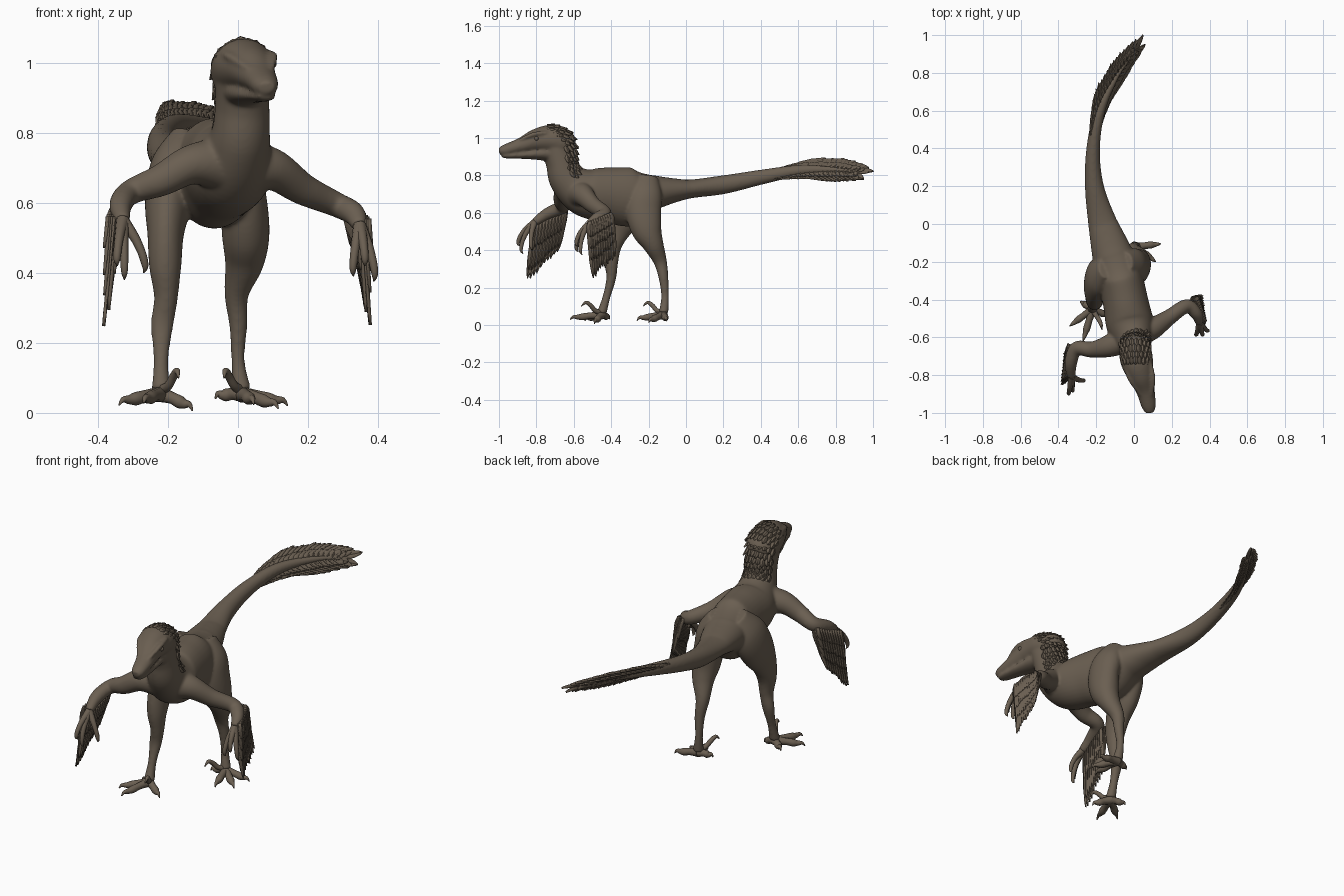
import bpy, bmesh, math, random
from mathutils import Vector

random.seed(4)
if "Cube" in bpy.data.objects:
    bpy.data.objects.remove(bpy.data.objects["Cube"])

X, Y, Z = Vector((1, 0, 0)), Vector((0, 1, 0)), Vector((0, 0, 1))
COLOUR = (0.145, 0.114, 0.083, 1)
hide = bpy.data.materials.new("brown hide")
hide.use_nodes = True
hide.diffuse_color = COLOUR
hide.node_tree.nodes["Principled BSDF"].inputs["Base Color"].default_value = COLOUR


def spline(pts, t):
    """Smooth point on a path of equal-length tuples, t from 0 to 1."""
    f = t * (len(pts) - 1)
    i = min(int(f), len(pts) - 2)
    u = f - i
    b, c = pts[i], pts[i + 1]
    a = pts[i - 1] if i > 0 else b
    d = pts[i + 2] if i + 2 < len(pts) else c
    return [q + u * ((r - p) / 2 + u * ((2 * p - 5 * q + 4 * r - s) / 2
            + u * (3 * q - p - 3 * r + s) / 2)) for p, q, r, s in zip(a, b, c, d)]


def frame(pts, t):
    """Position and unit tangent on a path."""
    e = 0.01
    p0 = Vector(spline(pts, max(t - e, 0))[:3])
    p1 = Vector(spline(pts, min(t + e, 1))[:3])
    return Vector(spline(pts, t)[:3]), (p1 - p0).normalized()


def loft(bm, pts, ref=X, sides=36, steps=8):
    """Closed tube; each point is x, y, z, half width, half height."""
    rings = []
    count = (len(pts) - 1) * steps
    for k in range(count + 1):
        t = k / count
        pos, tan = frame(pts, t)
        w, h = (max(v, 0.001) for v in spline(pts, t)[3:])
        side = (ref - tan * ref.dot(tan)).normalized()
        up = side.cross(tan)
        rings.append([bm.verts.new(pos + side * w * math.cos(a) + up * h * math.sin(a))
                      for a in (math.tau * j / sides for j in range(sides))])
    for r, s in zip(rings, rings[1:]):
        for j in range(sides):
            n = (j + 1) % sides
            bm.faces.new((r[j], r[n], s[n], s[j]))
    bm.faces.new(rings[0])
    bm.faces.new(rings[-1])


def feather(bm, base, tip, width, normal):
    """Pointed blade with a raised spine."""
    axis = tip - base
    side = axis.cross(normal).normalized()
    rise = side.cross(axis).normalized() * width * 0.15
    rows = []
    for t, w in ((0, 0.4), (0.35, 1), (0.7, 0.85), (0.9, 0.45), (1, 0.04)):
        mid = base + axis * t
        off = side * width * w / 2
        rows.append([bm.verts.new(p) for p in (mid - off, mid + rise, mid + off)])
    for r, s in zip(rows, rows[1:]):
        for j in (0, 1):
            bm.faces.new((r[j], r[j + 1], s[j + 1], s[j]))


def finish(bm, name, modifiers=(), angle=50):
    bmesh.ops.recalc_face_normals(bm, faces=bm.faces)
    mesh = bpy.data.meshes.new(name)
    bm.to_mesh(mesh)
    bm.free()
    mesh.materials.append(hide)
    ob = bpy.data.objects.new(name, mesh)
    bpy.context.collection.objects.link(ob)
    for kind, settings in modifiers:
        m = ob.modifiers.new(kind.title(), kind)
        for key, value in settings.items():
            setattr(m, key, value)
    bpy.ops.object.select_all(action="DESELECT")
    ob.select_set(True)
    bpy.context.view_layer.objects.active = ob
    bpy.ops.object.shade_smooth_by_angle(angle=math.radians(angle))


THIN = [("SOLIDIFY", {"thickness": 0.005, "offset": 0})]

# Spine paths: neck to hips, and tail
trunk = [(.012, -.70, .96, .078, .080), (.012, -.67, .87, .078, .080), (.005, -.635, .78, .088, .098),
         (-.02, -.54, .71, .124, .130), (-.045, -.41, .695, .120, .148), (-.075, -.28, .685, .118, .155),
         (-.115, -.16, .71, .108, .090), (-.165, 0, .725, .078, .052)]
tail = [(-.115, -.16, .71, .108, .090), (-.165, 0, .725, .078, .052), (-.21, .2, .75, .050, .050),
        (-.216, .4, .79, .036, .040), (-.18, .6, .825, .028, .030), (-.1, .77, .83, .016, .018),
        (-.01, .9, .82, .006, .006)]
head = [(.08, -1, .930, .022, .018), (.078, -.965, .936, .038, .030), (.06, -.88, .960, .050, .042),
        (.035, -.8, .985, .070, .064), (.014, -.72, .990, .087, .080), (.004, -.65, .962, .080, .078),
        (.002, -.615, .94, .045, .050)]
jaw = [(.08, -.985, .904, .022, .010), (.074, -.95, .905, .034, .015), (.056, -.87, .909, .044, .021),
       (.03, -.78, .916, .058, .035), (.012, -.7, .92, .065, .055)]
arms = {
    "right": [(-.03, -.6, .71, .08, .085), (-.13, -.645, .71, .060, .058), (-.22, -.665, .665, .043, .046),
              (-.305, -.66, .632, .038, .036), (-.335, -.74, .595, .032, .033), (-.33, -.81, .55, .022, .022)],
    "left": [(.02, -.57, .70, .085, .085), (.10, -.55, .695, .060, .060), (.185, -.495, .64, .042, .046),
             (.278, -.435, .597, .037, .036), (.33, -.475, .57, .032, .033), (.348, -.525, .535, .021, .022)]}
legs = {
    "right": [(-.15, -.23, .79, .04, .06), (-.185, -.27, .70, .065, .105), (-.20, -.325, .60, .066, .105),
              (-.207, -.375, .51, .052, .080), (-.208, -.4, .42, .046, .056), (-.206, -.4, .33, .034, .037),
              (-.217, -.4, .25, .032, .026), (-.22, -.425, .15, .021, .021), (-.22, -.45, .065, .028, .026)],
    "left": [(-.045, -.21, .79, .04, .06), (-.005, -.218, .70, .066, .090), (.015, -.228, .61, .067, .095),
             (.022, -.21, .51, .068, .082), (.018, -.175, .43, .056, .056), (-.004, -.138, .34, .035, .036),
             (.001, -.12, .25, .026, .026), (0, -.112, .15, .019, .021), (.01, -.12, .065, .028, .026)]}

# One continuous skin
bm = bmesh.new()
for path in (trunk, tail, head, jaw):
    loft(bm, path)
for side in ("right", "left"):
    loft(bm, arms[side], Y)
    loft(bm, legs[side])
for s in (-1, 1):  # brow ridges running from snout to skull
    loft(bm, [(.066 + s * .030, -.91, .98, .006, .006), (.04 + s * .060, -.82, 1.018, .015, .012),
              (.02 + s * .068, -.74, 1.028, .010, .010)], X, 10)
finish(bm, "body", [("REMESH", {"mode": "VOXEL", "voxel_size": 0.0065, "use_smooth_shade": True}),
                    ("SMOOTH", {"factor": 0.5, "iterations": 10})], 80)

# Eyes under the brows
bm = bmesh.new()
for s in (-1, 1):
    c = Vector((.036 + s * .062, -.8, .997))
    ball = bmesh.ops.create_uvsphere(bm, u_segments=12, v_segments=8, radius=.012)
    bmesh.ops.translate(bm, verts=ball["verts"], vec=c)
finish(bm, "eyes")


def toe(bm, base, tip, r):
    """Arched toe ending in a hooked claw."""
    b, t = Vector(base), Vector(tip)
    path = []
    for f, rise, k in ((0, 0, 1.1), (.35, .006, .85), (.6, .006, .9), (.75, .008, .65),
                       (.9, .013, .4), (1, 0, .1)):
        path.append((*(b.lerp(t, f) + Z * rise), r * k, r * k))
    loft(bm, path, X if abs((t - b).normalized().x) < .8 else Y, 10, 4)


# Feet: three spread toes, a back toe and a raised sickle claw
toes = {"right": [(-.34, -.54, .022), (-.27, -.62, .028), (-.13, -.49, .006), (-.285, -.41, .03)],
        "left": [(.142, -.105, .02), (.115, -.2, .012), (.045, -.262, .024), (-.065, -.14, .04)]}
for side, inward in (("right", 1), ("left", -1)):
    bm = bmesh.new()
    x, y, z = legs[side][-1][:3]
    for tip in toes[side]:
        toe(bm, (x, y, z - .012), tip, .021)
    loft(bm, [(x, y, z, .016, .016), (x + inward * .02, y - .035, z + .012, .013, .013),
              (x + inward * .036, y - .06, z + .04, .012, .012),
              (x + inward * .046, y - .085, z + .055, .009, .009),
              (x + inward * .05, y - .11, z + .035, .002, .002)], X, 10)
    finish(bm, side + "_foot")

# Hands: three hanging clawed fingers
fingers = {"right": [(-.325, -.87, .38), (-.27, -.82, .40), (-.345, -.885, .42)],
           "left": [(.388, -.555, .375), (.33, -.575, .39), (.362, -.575, .42)]}
for side in fingers:
    bm = bmesh.new()
    wrist = Vector(arms[side][-1][:3])
    for tip in fingers[side]:
        t = Vector(tip)
        out = Vector((t.x - wrist.x, t.y - wrist.y, 0)) * .3 - Y * .01
        steps = ((0, 0, .019), (.3, .8, .014), (.55, 1, .012), (.75, .9, .011), (.9, .6, .008), (1, 0, .001))
        loft(bm, [(*(wrist.lerp(t, f) + out * o), r, r) for f, o, r in steps], X, 10, 4)
    finish(bm, side + "_fingers")

# Arm feathers: long fan with shorter coverts on both faces
wings = {"right": ((-.325, -.645, .625), (-.352, -.8, .56), (-.37, -.69, .38), (-.382, -.85, .235)),
         "left": ((.31, -.405, .60), (.355, -.515, .555), (.362, -.38, .36), (.375, -.495, .25))}
for side, corners in wings.items():
    a, b, ta, tb = map(Vector, corners)
    outward = X if side == "left" else -X
    bm = bmesh.new()
    for reach, width, shift in ((1, .036, 0), (.85, .036, -.007), (.72, .038, .008), (.5, .038, .014),
                                (.5, .036, -.012), (.28, .038, .018)):
        for i in range(10):
            u = i / 9
            base = a.lerp(b, u) + outward * shift
            tip = base.lerp(ta.lerp(tb, u), reach * random.uniform(.94, 1.03)) + outward * shift * .3
            feather(bm, base, tip, width, outward if shift >= 0 else -outward)
    finish(bm, side + "_wing_feathers", THIN, 25)

# Tail fan: tilted vane of overlapping feathers
bm = bmesh.new()
for i in range(18):
    t = .53 + .41 * i / 17
    pos, tan = frame(tail, t)
    flat = Z * .75 - tan.cross(Z).normalized() * .65
    normal = flat.cross(tan)
    spread = .08 * math.sin(math.pi * (.16 + .66 * i / 17))
    for s in (-1, 1):
        for reach, lift in ((1, 0), (.6, .005), (.6, -.005)):
            tip = pos + (tan * .125 + flat * s * spread) * reach * random.uniform(.93, 1.03)
            feather(bm, pos + normal * lift, tip + normal * lift, .048, normal)
pos, tan = frame(tail, .95)
feather(bm, pos, Vector((.05, 1, .825)), .045, flat.cross(tan))
finish(bm, "tail_fan", THIN, 25)

# Short ruffled feathers over the crown and nape
bm = bmesh.new()
nape = [(.014, -.75, .985, .080, .085), (.006, -.69, .975, .084, .086), (.006, -.67, .92, .079, .082),
        (.008, -.665, .86, .075, .080), (.004, -.64, .79, .082, .092)]
away = [Vector((0, .1, 1)), Vector((0, .55, .85)), Vector((0, 1, .3)), Vector((0, 1, .3)), Vector((0, .8, .6))]
for row in range(13):
    t = row / 12
    centre = Vector(spline(nape, t)[:3])
    w, h = spline(nape, t)[3:]
    back = Vector(spline(away, t)).normalized()
    along = back.cross(X)
    for j in range(9):
        a = math.radians(-68 + 16 * j + (8 if row % 2 else 0))
        out = X * math.sin(a) + back * math.cos(a)
        base = centre + X * w * math.sin(a) + back * h * math.cos(a) - out * .002
        tip = base + along * random.uniform(.035, .046) + out * random.uniform(.003, .009)
        feather(bm, base, tip, .026, out)
finish(bm, "nape_feathers", THIN, 25)
